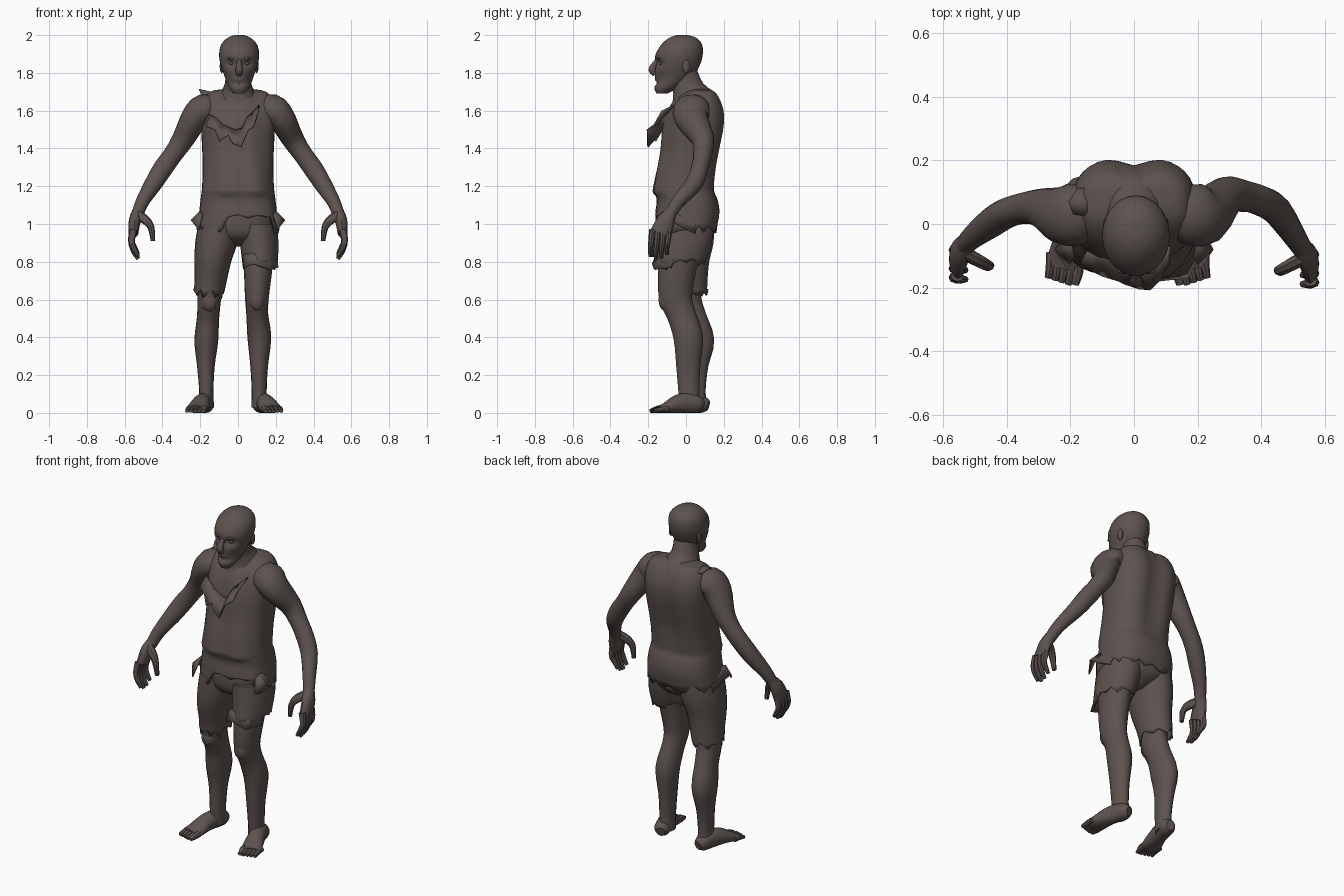
import bpy, bmesh, math, random
from mathutils import Vector

random.seed(7)
default = bpy.data.objects.get("Cube")
if default:
    bpy.data.objects.remove(default)

COLOUR = (0.11, 0.087, 0.079, 1)
material = bpy.data.materials.new("weathered_brown")
material.use_nodes = True
material.diffuse_color = COLOUR
shader = material.node_tree.nodes["Principled BSDF"]
shader.inputs["Base Color"].default_value = COLOUR
shader.inputs["Roughness"].default_value = 0.9


def finish(name, vertices, faces, thickness=0.0, angle=40):
    """Turn points and faces into a shaded, coloured object."""
    mesh = bpy.data.meshes.new(name)
    mesh.from_pydata([tuple(v) for v in vertices], [], faces)
    work = bmesh.new()
    work.from_mesh(mesh)
    bmesh.ops.recalc_face_normals(work, faces=work.faces[:])
    work.to_mesh(mesh)
    work.free()
    mesh.materials.append(material)
    obj = bpy.data.objects.new(name, mesh)
    bpy.context.collection.objects.link(obj)
    bpy.ops.object.select_all(action="DESELECT")
    obj.select_set(True)
    bpy.context.view_layer.objects.active = obj
    bpy.ops.object.shade_smooth_by_angle(angle=math.radians(angle))
    if thickness:
        cloth = obj.modifiers.new("cloth_thickness", "SOLIDIFY")
        cloth.thickness = thickness


def smooth_rows(rows, steps):
    """Interpolate between the given sections with a smooth spline."""
    result = []
    last = len(rows) - 1
    for i in range(last):
        before, start = rows[max(i - 1, 0)], rows[i]
        end, after = rows[i + 1], rows[min(i + 2, last)]
        for s in range(steps):
            t = s / steps
            result.append([b + t / 2 * (c - a + t * (2*a - 5*b + 4*c - d + t * (3*(b - c) + d - a)))
                           for a, b, c, d in zip(before, start, end, after)])
    return result + [list(rows[last])]


def tube(name, rows, axis="X", sides=14, steps=3, level=False, power=1.0, ragged=0.0, shape=None):
    """Loft ellipses (x, y, z, radius along axis, other radius) along a path."""
    rows = smooth_rows(rows, steps)
    centres = [Vector(row[:3]) for row in rows]
    reference = Vector((1, 0, 0)) if axis == "X" else Vector((0, 1, 0))
    vertices, faces = [], []
    for i, row in enumerate(rows):
        tangent = centres[min(i + 1, len(rows) - 1)] - centres[max(i - 1, 0)]
        tangent = Vector((0, 0, 1)) if level else tangent.normalized()
        u = (reference - tangent * reference.dot(tangent)).normalized()
        v = tangent.cross(u)
        for k in range(sides):
            turn = math.tau * k / sides
            c, s = math.cos(turn), math.sin(turn)
            point = centres[i] + u * row[3] * math.copysign(abs(c) ** power, c) \
                + v * row[4] * math.copysign(abs(s) ** power, s)
            if ragged and i == len(rows) - 1:
                point.z += random.uniform(-ragged, ragged)
            vertices.append(shape(point) if shape else point)
    for i in range(len(rows) - 1):
        for k in range(sides):
            a, b = i * sides + k, i * sides + (k + 1) % sides
            faces.append((a, b, b + sides, a + sides))
    faces.append(tuple(range(sides)))
    if not ragged:
        faces.append(tuple(range(len(vertices) - sides, len(vertices))))
    finish(name, vertices, faces, 0.008 if ragged else 0)


def stack(name, rows, x=0.0, **options):
    """Loft level sections given as (height, front, back, half width)."""
    tube(name, [(x, (f + b) / 2, z, w, (b - f) / 2) for z, f, b, w in rows],
         level=True, **options)


def tatter(name, upper, lower):
    """Torn cloth strip between two edges."""
    n = len(upper)
    faces = [(i, i + 1, n + i + 1, n + i) for i in range(n - 1)]
    finish(name, upper + lower, faces, 0.008)


def ball(name, centre, radii):
    """Small rounded lump."""
    x, y, z = centre
    heights = [math.radians(a) for a in range(-80, 81, 20)]
    rows = [(x, y, z + radii[2] * math.sin(h), radii[0] * math.cos(h), radii[1] * math.cos(h))
            for h in heights]
    tube(name, rows, sides=10, steps=1, level=True)


# Head with sunken eyes, hollow cheeks and a mouth crease
HEAD_X = 0.006


def face_shape(p):
    if p.y < -0.07:
        x = p.x - HEAD_X
        eye = math.hypot((abs(x) - 0.042) / 0.027, (p.z - 1.85) / 0.02)
        cheek = math.hypot((abs(x) - 0.06) / 0.025, (p.z - 1.765) / 0.03)
        mouth = math.hypot(x / 0.04, (p.z - 1.745) / 0.009)
        p.y += 0.025 * math.exp(-eye ** 2) + 0.014 * math.exp(-cheek ** 2) + 0.014 * math.exp(-mouth ** 2)
    return p


stack("head", [(1.69, -.155, -.1, .03), (1.715, -.167, -.05, .05), (1.75, -.165, 0, .066),
               (1.8, -.165, .05, .083), (1.85, -.165, .077, .1), (1.9, -.16, .089, .106),
               (1.95, -.13, .085, .095), (1.985, -.09, .055, .062), (2, -.05, .01, .025)],
      x=HEAD_X, sides=28, steps=4, shape=face_shape)
tube("nose", [(HEAD_X, -.146, 1.875, .011, .012), (HEAD_X, -.166, 1.845, .014, .016),
              (HEAD_X, -.18, 1.815, .02, .02), (HEAD_X, -.164, 1.79, .016, .012)], sides=10)
for side, word in ((-1, "right"), (1, "left")):
    ball(word + "_ear", (HEAD_X + side * .092, .0, 1.835), (.011, .02, .036))
    ball(word + "_eye", (HEAD_X + side * .04, -.13, 1.85), (.014, .012, .009))
    ball(word + "_brow", (HEAD_X + side * .034, -.143, 1.876), (.028, .014, .008))
tube("neck", [(0, .05, 1.61, .14, .13), (0, .043, 1.69, .095, .113), (0, .005, 1.745, .07, .088),
              (HEAD_X, -.01, 1.82, .066, .068)], level=True)


# Shirt with a broad groove down the spine and a hem torn shorter on one side
def shirt_shape(p):
    if p.y > 0.05:
        p.y -= 0.028 * math.exp(-(p.x / 0.055) ** 2) * min(1, max(0, (p.z - 1.12) * 5))
    elif p.z > 1.15:
        p.y += 0.008 * math.sin(p.x * 40 + p.z * 6)
    elif p.z < 1.1 and -0.06 < p.x < 0.19 and p.y < 0:
        p.z += (1.1 - p.z) * 0.5
    return p


stack("shirt", [(1.715, .04, .13, .07), (1.7, -.01, .162, .15), (1.65, -.065, .193, .185),
                (1.58, -.1, .211, .195), (1.5, -.12, .207, .195), (1.4, -.13, .187, .19),
                (1.3, -.15, .168, .187), (1.2, -.168, .155, .19), (1.17, -.17, .155, .193),
                (1.13, -.155, .168, .198), (1.06, -.16, .177, .206), (.98, -.163, .163, .214)],
      sides=36, power=.78, ragged=.03, shape=shirt_shape)
tatter("torn_collar",
       [(-.15, -.09, 1.58), (-.11, -.11, 1.56), (-.08, -.115, 1.53), (-.04, -.12, 1.51), (-.01, -.125, 1.5),
        (.02, -.13, 1.51), (.05, -.115, 1.57), (.075, -.1, 1.59), (.11, -.07, 1.63)],
       [(-.17, -.125, 1.52), (-.12, -.155, 1.5), (-.1, -.165, 1.44), (-.05, -.18, 1.475), (-.03, -.19, 1.43),
        (.015, -.205, 1.41), (.05, -.208, 1.5), (.085, -.175, 1.52), (.105, -.13, 1.6)])
tatter("shoulder_tatter",
       [(-.11, .02, 1.69), (-.12, .07, 1.695), (-.12, .12, 1.69)],
       [(-.19, .03, 1.69), (-.205, .07, 1.715), (-.18, .11, 1.69)])
for side, word in ((-1, "right"), (1, "left")):
    tatter(word + "_hem_tatter",
           [(side * .19, -.11, 1.05), (side * .2, -.07, 1.07), (side * .2, -.02, 1.06), (side * .2, .05, 1.06)],
           [(side * .21, -.14, .97), (side * .25, -.08, 1.02), (side * .222, -.03, .99), (side * .215, .05, .95)])

# Torn trousers, one leg longer than the other
stack("trouser_seat", [(1.12, -.14, .15, .18), (1.0, -.15, .158, .195), (.93, -.13, .14, .15),
                       (.88, -.05, .06, .04)], sides=24, power=.9)
tube("right_trouser_leg", [(-.1, 0, 1, .11, .152), (-.115, -.003, .9, .112, .15), (-.133, -.01, .8, .097, .134),
                           (-.145, 0, .7, .086, .115), (-.153, .005, .635, .08, .108)],
     sides=22, level=True, ragged=.035)
tube("left_trouser_leg", [(.1, 0, 1, .107, .152), (.112, -.01, .9, .102, .148),
                          (.117, -.035, .79, .094, .135)], sides=22, level=True, ragged=.035)
tatter("trouser_tatter", [(.03, -.13, .84), (.09, -.155, .85), (.17, -.13, .84), (.205, -.06, .84)],
       [(.03, -.16, .77), (.08, -.18, .79), (.17, -.17, .76), (.215, -.08, .77)])

# Bare legs
tube("left_leg", [(.11, -.03, .88, .085, .11), (.105, -.05, .73, .073, .098), (.1, -.055, .61, .063, .088),
                  (.102, -.025, .52, .058, .076), (.113, .012, .4, .063, .078), (.112, .012, .25, .047, .064),
                  (.112, .015, .12, .04, .056), (.112, .02, .03, .042, .056)], sides=16)
tube("right_leg", [(-.13, 0, .85, .08, .11), (-.145, -.01, .72, .07, .097), (-.152, -.005, .6, .062, .087),
                   (-.159, .03, .5, .059, .08), (-.168, .06, .38, .063, .09), (-.17, .055, .25, .047, .063),
                   (-.168, .048, .12, .038, .056), (-.168, .055, .03, .041, .056)], sides=16)
ball("left_kneecap", (.1, -.112, .6), (.042, .035, .06))
ball("right_kneecap", (-.152, -.065, .59), (.042, .032, .055))


# Feet with toes, flat underneath
def ground(p):
    p.z = max(p.z, 0.0)
    return p


for side, word, heel, toe in ((-1, "right", (-.162, .118), (-.22, -.14)), (1, "left", (.108, .09), (.18, -.14))):
    rows = []
    for t, height, wide, tall in ((0, .038, .026, .028), (.12, .045, .044, .046), (.35, .052, .044, .054),
                                  (.6, .046, .05, .048), (.85, .026, .058, .03), (1, .019, .052, .02)):
        x, y = (h + t * (e - h) for h, e in zip(heel, toe))
        rows.append((x, y, height, wide, tall))
    tube(word + "_foot", rows, sides=16, shape=ground)
    for i in range(5):
        size = 0.019 if i == 0 else 0.015
        x = toe[0] + side * (i - 2) * 0.021
        y = toe[1] + 0.007 * max(0, i - 1)
        tube(f"{word}_toe_{i + 1}", [(x, y + .03, .022, size, size), (x, y - .01, .019, size, size),
                                     (x + side * .008, y - .05, .01, size * .7, .01)],
             sides=8, shape=ground)

# Arms, hands, fingers and thumbs
ARM = [(.12, .06, 1.6, .07, .07), (.18, .033, 1.605, .098, .083), (.23, .028, 1.56, .09, .073),
       (.29, .05, 1.45, .062, .059), (.343, .05, 1.37, .05, .051), (.397, .035, 1.295, .047, .052),
       (.447, .005, 1.215, .047, .047), (.505, -.04, 1.12, .037, .036), (.533, -.07, 1.05, .03, .032)]
PALM = [(.528, -.06, 1.07, .03, .03), (.546, -.09, 1.02, .047, .032), (.554, -.12, .95, .056, .026)]
THUMB = [(.535, -.09, 1.05, .022, .026), (.488, -.115, 1.02, .021, .024), (.46, -.13, .98, .018, .018),
         (.45, -.13, .91, .012, .012)]
for side, word, shift, elbow in ((-1, "right", 0, 0), (1, "left", -.015, .038)):
    def placed(rows):
        return [(side * x, y + (shift if z < 1.1 else elbow if 1.2 < z < 1.5 else 0), z, a, b)
                for x, y, z, a, b in rows]

    tube(word + "_arm", placed(ARM), axis="Y", sides=16)
    tube(word + "_palm", placed(PALM), axis="Y", sides=12)
    tube(word + "_thumb", placed(THUMB), axis="Y", sides=8)
    for i in range(4):
        y = -.12 + (i - 1.5) * .029
        drop = (.015, 0, .005, .025)[i]
        finger = [(.554, y, .97, .017, .021), (.564, y - .005, .91, .016, .018),
                  (.551, y - .01, .855 + drop, .014, .015), (.528, y - .01, .815 + drop, .01, .01)]
        tube(f"{word}_finger_{i + 1}", placed(finger), axis="Y", sides=8)
